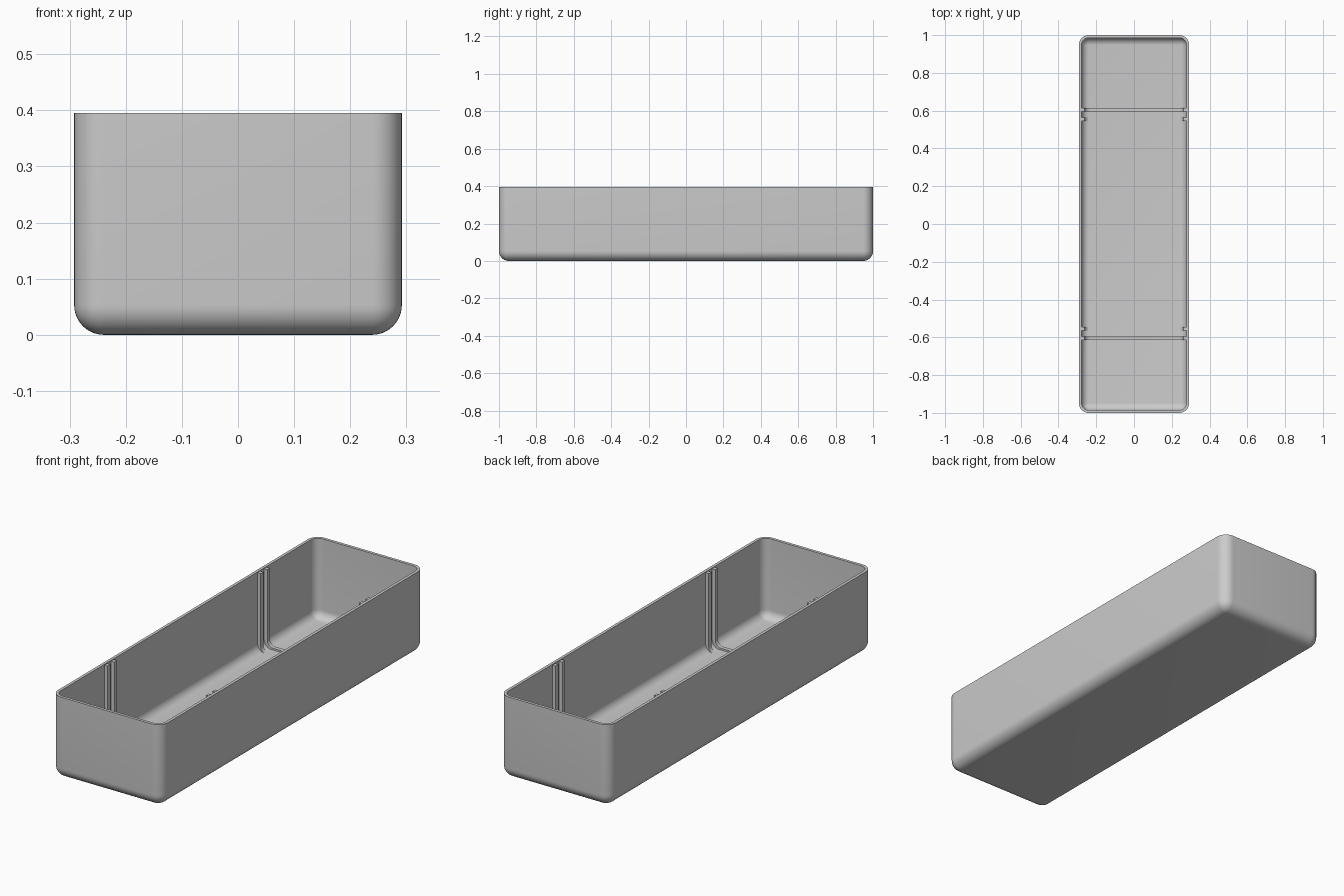
import bpy, bmesh, math

if "Cube" in bpy.data.objects:
    bpy.data.objects.remove(bpy.data.objects["Cube"])

WIDTH, LENGTH, HEIGHT = 0.584, 2.0, 0.395
WALL, RADIUS = 0.014, 0.053

grey = bpy.data.materials.new("plain grey")
grey.use_nodes = True
colour = (0.6, 0.6, 0.6, 1)
grey.diffuse_color = colour
grey.node_tree.nodes["Principled BSDF"].inputs["Base Color"].default_value = colour


def make_object(name, bm):
    bmesh.ops.recalc_face_normals(bm, faces=bm.faces)
    mesh = bpy.data.meshes.new(name)
    bm.to_mesh(mesh)
    bm.free()
    mesh.materials.append(grey)
    obj = bpy.data.objects.new(name, mesh)
    bpy.context.collection.objects.link(obj)
    return obj


def smooth(obj):
    bpy.ops.object.select_all(action="DESELECT")
    obj.select_set(True)
    bpy.context.view_layer.objects.active = obj
    bpy.ops.object.shade_smooth_by_angle(angle=math.radians(35))


# Open tray: rounded box without a lid, thickened inward
def make_tray():
    bm = bmesh.new()
    bmesh.ops.create_cube(bm, size=1)
    for v in bm.verts:
        v.co.x *= WIDTH
        v.co.y *= LENGTH
        v.co.z = (v.co.z + 0.5) * HEIGHT
    rounded = [e for e in bm.edges if min(v.co.z for v in e.verts) < 0.01]
    bmesh.ops.bevel(bm, geom=rounded, offset=RADIUS, segments=10,
                    profile=0.5, affect="EDGES")
    lid = [f for f in bm.faces if f.calc_center_median().z > HEIGHT - 0.001]
    bmesh.ops.delete(bm, geom=lid, context="FACES")
    tray = make_object("tray", bm)
    shell = tray.modifiers.new("wall thickness", "SOLIDIFY")
    shell.thickness = WALL
    shell.offset = -1
    shell.use_even_offset = True
    bpy.context.view_layer.objects.active = tray
    bpy.ops.object.modifier_apply(modifier=shell.name)
    smooth(tray)


# U-shaped outline that follows the rounded tray section
def u_path(half_width, bottom, radius, top):
    right = [(half_width, top)]
    for i in range(9):
        a = math.pi / 2 * i / 8
        right.append((half_width - radius + radius * math.cos(a),
                      bottom + radius - radius * math.sin(a)))
    return right + [(-x, z) for x, z in reversed(right)]


# Divider guide: posts on both walls joined along the floor
def make_guide(name, y, floor_top, thickness=0.02):
    top = HEIGHT - 0.004
    outer = u_path(WIDTH / 2 - WALL / 2, WALL / 2, RADIUS - WALL / 2, top)
    inner = u_path(0.261, floor_top, 0.03, top)
    bm = bmesh.new()
    rows = [[bm.verts.new((x, y - thickness / 2, z)) for x, z in path]
            for path in (outer, inner)]
    for i in range(len(outer) - 1):
        bm.faces.new((rows[0][i], rows[0][i + 1], rows[1][i + 1], rows[1][i]))
    result = bmesh.ops.extrude_face_region(bm, geom=bm.faces[:])
    for v in result["geom"]:
        if isinstance(v, bmesh.types.BMVert):
            v.co.y += thickness
    smooth(make_object(name, bm))


make_tray()
for end, sign in (("front", -1), ("back", 1)):
    make_guide(end + "_outer_guide", sign * 0.605, WALL + 0.008)
    make_guide(end + "_inner_guide", sign * 0.555, WALL - 0.003)
